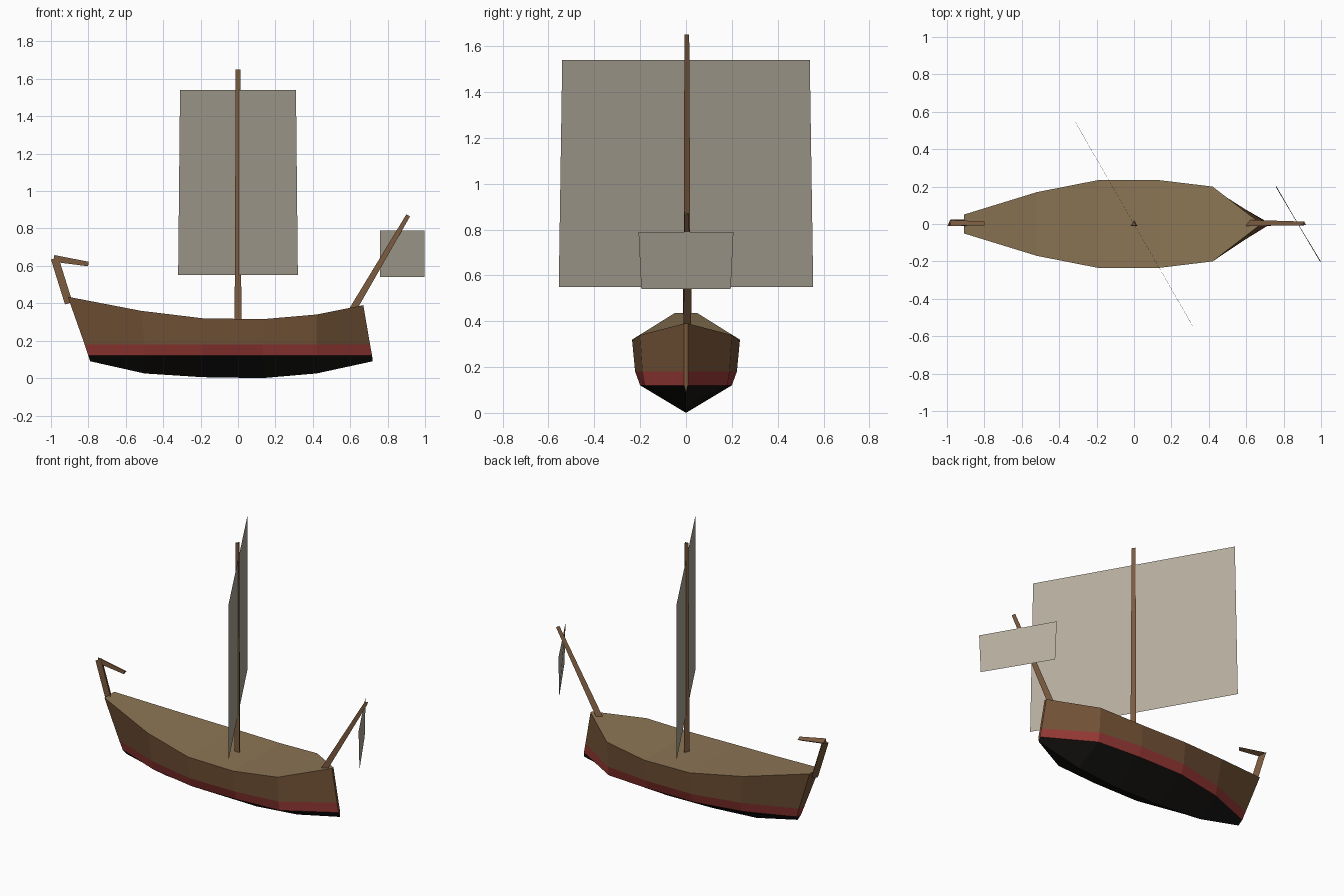
import bpy, bmesh
from mathutils import Vector, Matrix

if "Cube" in bpy.data.objects:
    bpy.data.objects.remove(bpy.data.objects["Cube"])


def mat(name, rgb):
    m = bpy.data.materials.new(name)
    m.diffuse_color = (*rgb, 1)
    m.use_nodes = True
    m.node_tree.nodes["Principled BSDF"].inputs["Base Color"].default_value = m.diffuse_color
    return m


WOOD = mat("wood", (0.17, 0.085, 0.037))
SPAR = mat("spar", (0.2, 0.105, 0.05))
DECK = mat("deck_wood", (0.26, 0.18, 0.09))
RED = mat("red_band", (0.3, 0.04, 0.035))
BLACK = mat("black_bottom", (0.009, 0.008, 0.007))
CLOTH = mat("sail_cloth", (0.46, 0.42, 0.34))


def finish(name, bm, mats):
    me = bpy.data.meshes.new(name)
    bm.normal_update()
    bm.to_mesh(me)
    bm.free()
    for m in mats:
        me.materials.append(m)
    ob = bpy.data.objects.new(name, me)
    bpy.context.collection.objects.link(ob)
    return ob


def spar(name, a, b, r1, r2):
    """Three-sided tapered pole from a to b."""
    a, b = Vector(a), Vector(b)
    d = b - a
    side = Vector((0, 1, 0))
    z = d.normalized()
    x = side.cross(z)
    rot = Matrix((x, side, z)).transposed().to_4x4()
    bm = bmesh.new()
    bmesh.ops.create_cone(bm, cap_ends=True, segments=3, radius1=r1, radius2=r2,
                          depth=d.length)
    bmesh.ops.transform(bm, matrix=Matrix.Translation((a + b) / 2) @ rot, verts=bm.verts)
    return finish(name, bm, [SPAR])


def sail(name, cx, low, high, z0, z1):
    """Single diagonal sheet; low/high are half extents in x and y."""
    bm = bmesh.new()
    pts = [(cx - low[0], low[1], z0), (cx + low[0], -low[1], z0),
           (cx + high[0], -high[1], z1), (cx - high[0], high[1], z1)]
    bm.faces.new([bm.verts.new(p) for p in pts])
    return finish(name, bm, [CLOTH])


# Hull: stations from stern to bow
# keel z, rail z, half widths at z 0.12, 0.18 and rail
stations = [(0.09, 0.435, 0.022, 0.03, 0.05), (0.025, 0.36, 0.14, 0.155, 0.17),
            (0.005, 0.32, 0.2, 0.222, 0.235), (0.0, 0.315, 0.2, 0.222, 0.235),
            (0.025, 0.34, 0.18, 0.19, 0.2), (0.09, 0.39, 0.008, 0.008, 0.008)]
xs = [(-0.79, -0.80, -0.82, -0.91), (-0.5,) * 3 + (-0.52,), (-0.19,) * 4, (0.13,) * 4,
      (0.42,) * 4, (0.72, 0.717, 0.706, 0.67)]
bm = bmesh.new()
rings = []
for (kz, rz, w1, w2, w3), x in zip(stations, xs):
    right = [(x[3], -w3, rz), (x[2], -w2, 0.18), (x[1], -w1, 0.12)]
    left = [(px, -py, pz) for px, py, pz in reversed(right)]
    rings.append([bm.verts.new(p) for p in right + [(x[0], 0, kz)] + left])
band = [0, 1, 2, 2, 1, 0, 3]
for a, b in zip(rings, rings[1:]):
    for i in range(7):
        j = (i + 1) % 7
        bm.faces.new((a[i], a[j], b[j], b[i])).material_index = band[i]
# stern transom and stem, with the same bands
for r in (rings[0], rings[-1]):
    stem = r is rings[-1]
    for i in range(3):
        vs = [r[i], r[i + 1], r[5 - i], r[6 - i]] if i < 2 else [r[2], r[3], r[4]]
        bm.faces.new(vs).material_index = 0 if stem else i
bmesh.ops.recalc_face_normals(bm, faces=bm.faces)
finish("hull", bm, [WOOD, RED, BLACK, DECK])

# Mast, bowsprit, stern post and tiller
spar("mast", (0, 0, 0.31), (0, 0, 1.65), 0.021, 0.014)
spar("bowsprit", (0.61, 0, 0.36), (0.91, 0, 0.87), 0.022, 0.013)
spar("stern_post", (-0.905, 0, 0.40), (-0.98, 0, 0.64), 0.024, 0.024)
spar("tiller", (-0.985, 0, 0.64), (-0.80, 0, 0.61), 0.021, 0.014)

# Sails
sail("main_sail", 0, (0.32, 0.555), (0.31, 0.54), 0.55, 1.54)
sail("fore_sail", 0.878, (0.118, 0.195), (0.12, 0.207), 0.54, 0.79)
